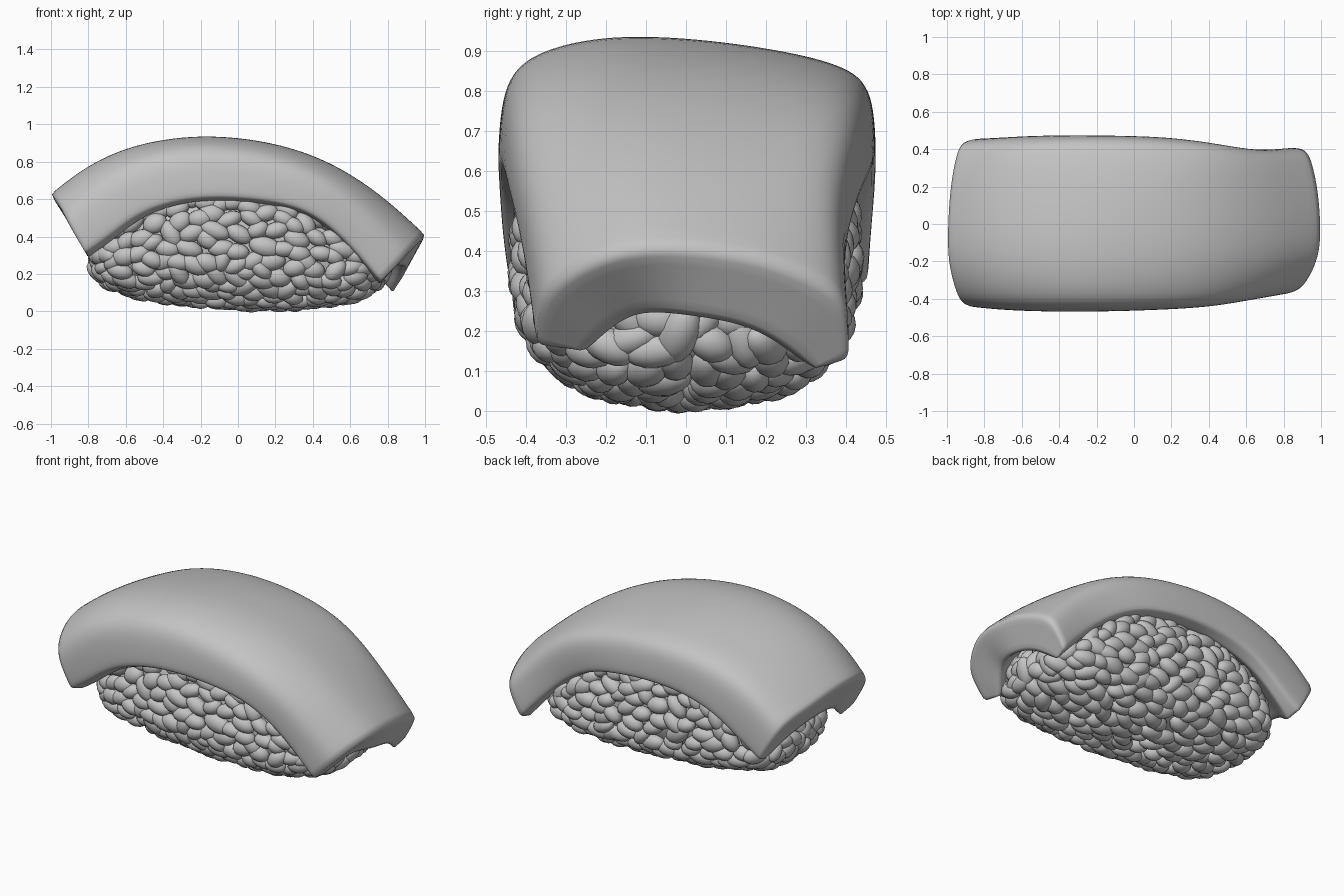
import bpy, bmesh, math, random
from mathutils import Vector, Matrix

if "Cube" in bpy.data.objects:
    bpy.data.objects.remove(bpy.data.objects["Cube"], do_unlink=True)
random.seed(4)

grey = bpy.data.materials.new("plain_grey")
grey.use_nodes = True
COLOUR = (0.55, 0.55, 0.55, 1)
grey.diffuse_color = COLOUR
grey.node_tree.nodes["Principled BSDF"].inputs["Base Color"].default_value = COLOUR


def make_object(name, verts, faces):
    mesh = bpy.data.meshes.new(name)
    mesh.from_pydata(verts, [], faces)
    bm = bmesh.new()
    bm.from_mesh(mesh)
    bmesh.ops.recalc_face_normals(bm, faces=bm.faces[:])
    bm.to_mesh(mesh)
    bm.free()
    mesh.materials.append(grey)
    mesh.polygons.foreach_set("use_smooth", [True] * len(mesh.polygons))
    obj = bpy.data.objects.new(name, mesh)
    bpy.context.collection.objects.link(obj)
    return obj


# --- Draped topping slab: arched sections lofted along the length ---
# top x, top z, front lower edge x, z, back lower edge x, z,
# front width, back width, front droop, back droop
STATIONS = [
    (-1.00, 0.63, -0.80, 0.295, -0.80, 0.295, 0.435, 0.45, 0.16, 0.10),
    (-0.83, 0.765, -0.68, 0.38, -0.68, 0.38, 0.455, 0.46, 0.08, 0.06),
    (-0.58, 0.89, -0.50, 0.525, -0.50, 0.525, 0.46, 0.465, 0.04, 0.06),
    (-0.20, 0.95, -0.20, 0.605, -0.20, 0.605, 0.463, 0.465, 0.04, 0.08),
    (0.20, 0.905, 0.15, 0.585, 0.15, 0.585, 0.455, 0.46, 0.07, 0.07),
    (0.50, 0.80, 0.38, 0.525, 0.38, 0.525, 0.44, 0.43, 0.12, 0.06),
    (0.77, 0.625, 0.56, 0.37, 0.60, 0.36, 0.405, 0.385, 0.20, 0.08),
    (1.005, 0.41, 0.755, 0.15, 0.83, 0.10, 0.37, 0.41, 0.32, 0.20),
]
# sideways fraction and depth fraction, from the middle out
OUTER = [(0, 0), (0.45, 0.015), (0.84, 0.11), (1.01, 0.32), (1.01, 0.93)]
INNER = [(0, 0.57), (0.42, 0.65), (0.66, 0.81), (0.78, 0.93), (0.91, 1.01)]


def full_row(half):
    return [(-y, t) for y, t in half[:0:-1]] + half


def slab_point(station, y, t, outer):
    tx, tz, fx, fz, kx, kz, front, back, front_droop, back_droop = station
    bx, bz, width, droop = ((fx, fz, front, front_droop) if y < 0
                            else (kx, kz, back, back_droop))
    if outer:
        # drooping shoulders, crown leaning to the front
        t += droop * y * y * (1 - t) + 0.12 * y * max(0, 1 - y * y)
    else:
        y *= 1 - 0.75 * droop
    p = Vector((tx + (bx - tx) * t, y * width, tz + (bz - tz) * t))
    if y:
        p += Vector([random.uniform(-0.006, 0.006) for _ in range(3)])
    return p


cols = 2 * len(OUTER) - 1
ring = 2 * cols
verts, faces = [], []
for st in STATIONS:
    verts += [slab_point(st, y, t, True) for y, t in full_row(OUTER)]
    verts += [slab_point(st, y, t, False) for y, t in reversed(full_row(INNER))]
for s in range(len(STATIONS) - 1):
    for j in range(ring):
        k = (j + 1) % ring
        faces.append((s * ring + j, s * ring + k, (s + 1) * ring + k, (s + 1) * ring + j))
for base in (0, (len(STATIONS) - 1) * ring):
    for j in range(cols - 1):
        faces.append((base + j, base + j + 1, base + ring - 2 - j, base + ring - 1 - j))
slab = make_object("topping_slab", verts, faces)

# Firm up the cut ends and lower rims
crease = slab.data.attributes.new("crease_edge", 'FLOAT', 'EDGE')
last = (len(STATIONS) - 1) * ring
rims = (0, cols - 1, cols, ring - 1)
for e in slab.data.edges:
    a, b = sorted(e.vertices)
    same_ring = a // ring == b // ring
    on_end = same_ring and (b < ring or a >= last)
    boundary = (b - a) in (1, ring - 1)
    on_rim = not same_ring and a % ring in rims
    crease.data[e.index].value = 0.55 if on_end and boundary else 0.4 if on_rim else 0.0
sub = slab.modifiers.new("smooth", 'SUBSURF')
sub.levels = sub.render_levels = 3

# --- Rice mound: x, bottom z, top z, half width ---
MOUND = [
    (-0.78, 0.27, 0.29, 0.03), (-0.755, 0.20, 0.34, 0.22), (-0.69, 0.14, 0.44, 0.32),
    (-0.55, 0.09, 0.58, 0.37), (-0.30, 0.052, 0.69, 0.405), (0.0, 0.028, 0.71, 0.415),
    (0.30, 0.028, 0.65, 0.41), (0.50, 0.048, 0.52, 0.39), (0.65, 0.08, 0.41, 0.34),
    (0.74, 0.125, 0.32, 0.24), (0.78, 0.19, 0.23, 0.04),
]


def mound_point(u, angle):
    i = min(int(u), len(MOUND) - 2)
    f = u - i
    x, lo, hi, w = [p + (q - p) * f for p, q in zip(MOUND[i], MOUND[i + 1])]
    c, s = math.cos(angle), math.sin(angle)
    # squarer above, rounder below
    power = 0.62 if s > 0 else 0.82
    y = w * math.copysign(abs(c) ** power, c)
    z = (lo + hi) / 2 + (hi - lo) / 2 * math.copysign(abs(s) ** power, s)
    return Vector((x, y, z))


# Solid core, shrunk so only grains show
n = 32
verts = []
for i in range(len(MOUND)):
    mid = Vector((MOUND[i][0], 0, (MOUND[i][1] + MOUND[i][2]) / 2))
    for k in range(n):
        p = mid + (mound_point(i, math.tau * k / n) - mid) * 0.92
        verts.append((p.x * 0.95, p.y, p.z))
faces = [(i * n + k, i * n + (k + 1) % n, (i + 1) * n + (k + 1) % n, (i + 1) * n + k)
         for i in range(len(MOUND) - 1) for k in range(n)]
faces += [tuple(range(n)), tuple(range((len(MOUND) - 1) * n, len(MOUND) * n))]
make_object("rice_core", verts, faces)

# Template grain
bm = bmesh.new()
bmesh.ops.create_uvsphere(bm, u_segments=14, v_segments=8, radius=1)
unit_verts = [v.co.copy() for v in bm.verts]
unit_faces = [[v.index for v in f.verts] for f in bm.faces]
bm.free()

# Scatter grains over the mound, lying along the surface
centres, verts, faces = [], [], []
for _ in range(16000):
    u = random.uniform(0.02, len(MOUND) - 1.02)
    a = random.uniform(0, math.tau)
    p = mound_point(u, a)
    if p.z > 0.62:
        continue
    gap = random.uniform(0.06, 0.088)
    if any((p - q).length_squared < gap * gap for q in centres):
        continue
    along = mound_point(u + 0.01, a) - mound_point(u - 0.01, a)
    around = mound_point(u, a + 0.02) - mound_point(u, a - 0.02)
    normal = around.cross(along).normalized()
    if normal.dot(p - Vector((p.x * 0.6, 0, 0.32))) < 0:
        normal.negate()
    centres.append(p)
    tangent = Matrix.Rotation(random.gauss(0, 0.45), 3, normal) @ along.normalized()
    side = normal.cross(tangent).normalized()
    frame = Matrix((tangent, side, normal)).transposed()
    size = random.uniform(0.88, 1.12)
    radii = (random.uniform(0.06, 0.082) * size, random.uniform(0.043, 0.05) * size, 0.043)
    shape = frame @ Matrix.Diagonal(radii)
    centre = p - normal * random.uniform(0.008, 0.022)
    base = len(verts)
    verts += [centre + shape @ v for v in unit_verts]
    faces += [[base + i for i in f] for f in unit_faces]
make_object("rice_grains", verts, faces)
